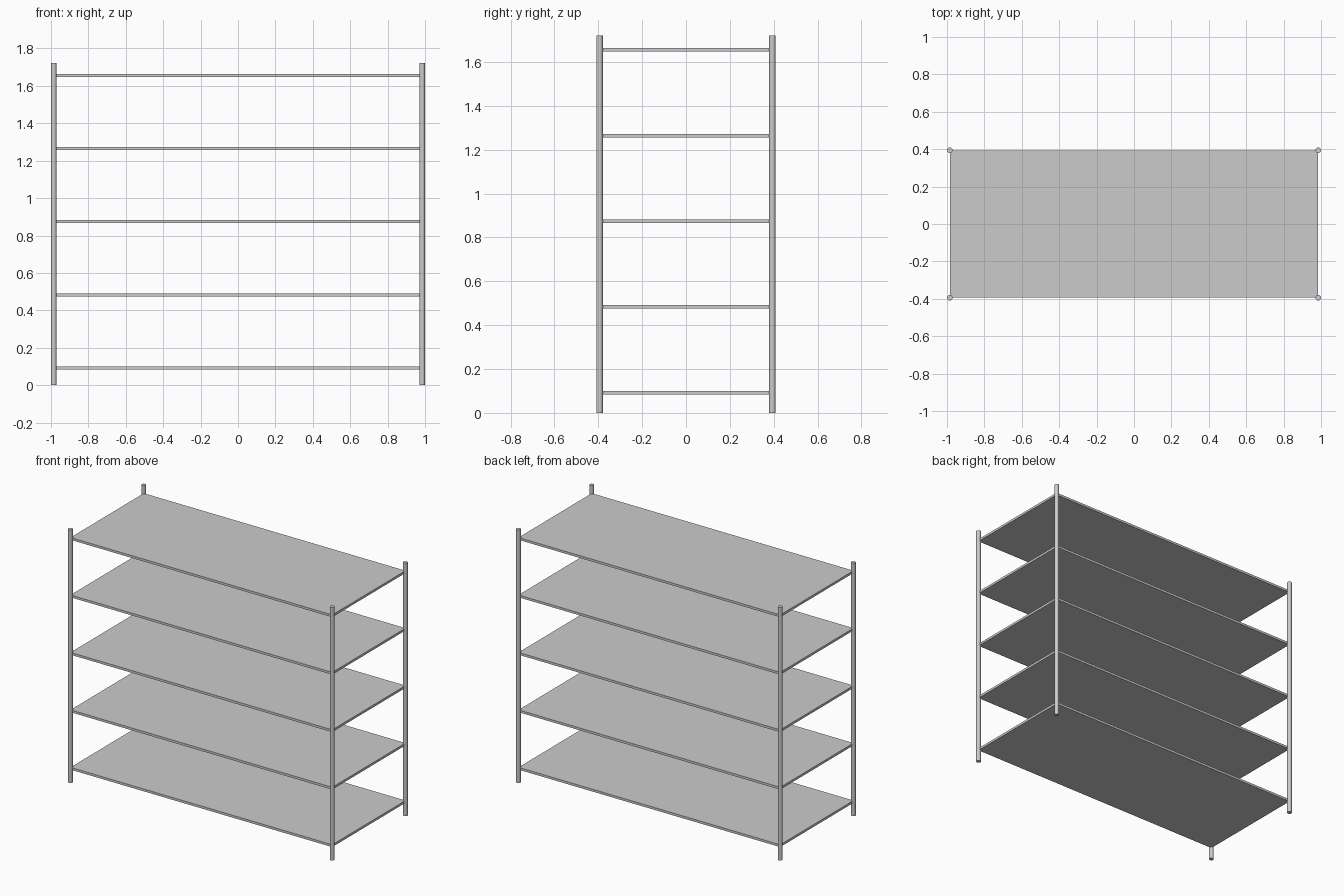
import bpy

if "Cube" in bpy.data.objects:
    bpy.data.objects.remove(bpy.data.objects["Cube"])

X, Y = 0.985, 0.394      # post centres
R, H = 0.015, 1.722      # post radius and height
THICK = 0.016            # shelf thickness

# Four round corner posts
for side, sx in (("left", -1), ("right", 1)):
    for end, sy in (("front", -1), ("back", 1)):
        bpy.ops.mesh.primitive_cylinder_add(
            vertices=24, radius=R, depth=H, location=(sx * X, sy * Y, H / 2))
        bpy.context.object.name = f"{end}_{side}_post"
        bpy.ops.object.shade_smooth_by_angle()

# Five evenly spaced shelf boards reaching into the posts
for i in range(5):
    bpy.ops.mesh.primitive_cube_add(size=1, location=(0, 0, 0.092 + i * 0.391))
    board = bpy.context.object
    board.name = f"shelf_{i + 1}"
    board.scale = (2 * X, 2 * Y, THICK)
    bpy.ops.object.transform_apply(location=False, rotation=False, scale=True)
